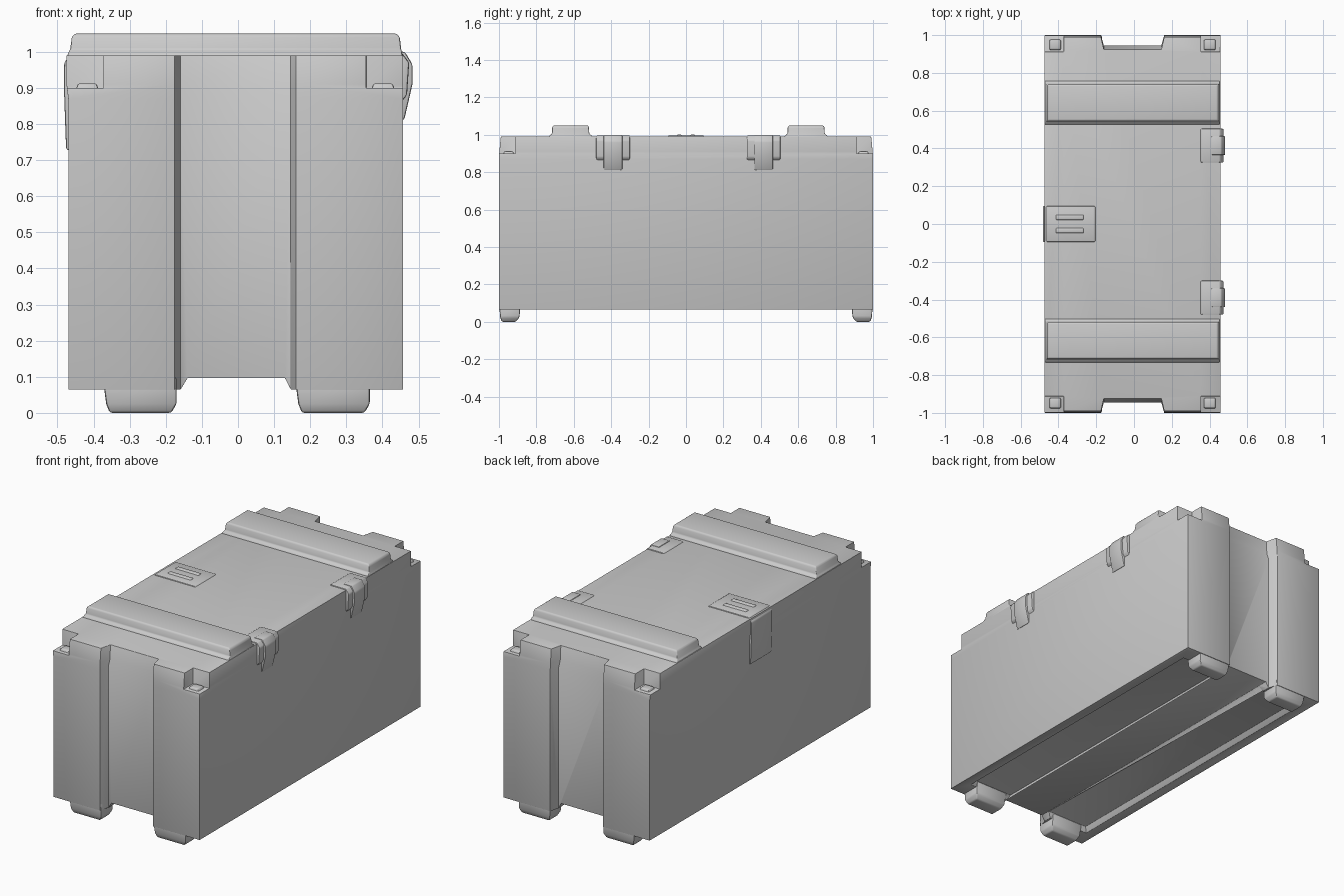
import bpy, bmesh

if "Cube" in bpy.data.objects:
    bpy.data.objects.remove(bpy.data.objects["Cube"])


def loft(name, rings):
    """Closed solid through rings of equal point count."""
    bm = bmesh.new()
    vr = [[bm.verts.new(p) for p in r] for r in rings]
    n = len(vr[0])
    for a, b in zip(vr, vr[1:]):
        for i in range(n):
            j = (i + 1) % n
            bm.faces.new((a[i], a[j], b[j], b[i]))
    bm.faces.new(vr[0][::-1])
    bm.faces.new(vr[-1])
    bmesh.ops.recalc_face_normals(bm, faces=bm.faces)
    me = bpy.data.meshes.new(name)
    bm.to_mesh(me)
    bm.free()
    ob = bpy.data.objects.new(name, me)
    bpy.context.collection.objects.link(ob)
    return ob


def rect(x0, x1, y0, y1, z):
    return [(x0, y0, z), (x1, y0, z), (x1, y1, z), (x0, y1, z)]


def box(name, x0, x1, y0, y1, z0, z1):
    return loft(name, [rect(x0, x1, y0, y1, z0), rect(x0, x1, y0, y1, z1)])


def extrude_y(name, profile, y0, y1):
    return loft(name, [[(x, y, z) for x, z in profile] for y in (y0, y1)])


def apply(ob, kind, **settings):
    m = ob.modifiers.new(kind.title(), kind)
    for k, v in settings.items():
        setattr(m, k, v)
    bpy.ops.object.select_all(action='DESELECT')
    bpy.context.view_layer.objects.active = ob
    ob.select_set(True)
    bpy.ops.object.modifier_apply(modifier=m.name)


def cut(ob, cutter):
    cutter.hide_render = True
    apply(ob, 'BOOLEAN', object=cutter, operation='DIFFERENCE', solver='EXACT')
    bpy.data.objects.remove(cutter)


def finish(ob, width, segments=2):
    apply(ob, 'BEVEL', width=width, segments=segments,
          limit_method='ANGLE', angle_limit=0.5)
    bpy.ops.object.shade_smooth_by_angle(angle=0.6)


# crate body: outline with a vertical channel in each end
def outline(z, xl, ye, yc):
    front = [(xl, -ye), (-0.175, -ye), (-0.16, -yc), (0.145, -yc), (0.16, -ye), (0.457, -ye)]
    back = [(x, -y) for x, y in reversed(front)]
    return [(x, y, z) for x, y in front + back]


body = loft("crate_body", [
    outline(0.065, -0.47, 1.0, 0.945), outline(0.87, -0.47, 1.0, 0.945),
    outline(0.91, -0.475, 0.998, 0.93), outline(0.99, -0.475, 0.99, 0.925)])

# stepped notches in the four top corners
for s in (-1, 1):
    y0, y1 = sorted((s * 0.912, s * 1.1))
    cut(body, box("notch_cutter", -0.6, -0.372, y0, y1, 0.9, 1.1))
    cut(body, box("notch_cutter", 0.355, 0.6, y0, y1, 0.9, 1.1))

# shallow recess underneath, open between the feet
cut(body, loft("recess_cutter", [rect(-0.43, 0.415, -0.91, 0.91, 0.03),
                                 rect(-0.40, 0.39, -0.885, 0.885, 0.095)]))
cut(body, extrude_y("slot_cutter", [(-0.18, 0.03), (0.165, 0.03), (0.13, 0.096), (-0.14, 0.096)],
                    -1.1, 1.1))
finish(body, 0.012)

# seats inside the corner notches, and feet under the end pillars
for end, s in (("front", -1), ("back", 1)):
    for side, xa, xb in (("left", -0.375, -0.17), ("right", 0.157, 0.365)):
        out = -0.02 if side == "left" else 0.02
        ya, yb = sorted((s * 0.885, s * 0.999))
        yc, yd = sorted((s * 0.91, s * 0.985))
        foot = loft(f"{end}_{side}_foot", [
            rect(xa + 0.02, xb - 0.015, yc, yd, 0.0),
            rect(xa + 0.01, xb, ya + 0.005, yb - 0.005, 0.025),
            rect(xa, xb, ya, yb, 0.10)])
        finish(foot, 0.007)
    for side, xa, xb in (("left", -0.455, -0.38), ("right", 0.363, 0.44)):
        yc, yd = sorted((s * 0.915, s * 0.982))
        pad = loft(f"{end}_{side}_corner_pad", [
            rect(xa, xb, yc, yd, 0.88),
            rect(xa + 0.012, xb - 0.012, yc + 0.01, yd - 0.01, 0.912)])
        finish(pad, 0.005)

# raised ribs across the lid, with a low stepped base
for end, yc in (("front", -0.617), ("back", 0.642)):
    rib = loft(f"{end}_lid_rib", [
        rect(-0.472, 0.455, yc - 0.118, yc + 0.118, 0.97),
        rect(-0.472, 0.455, yc - 0.115, yc + 0.115, 0.994),
        rect(-0.465, 0.452, yc - 0.100, yc + 0.100, 1.006),
        rect(-0.460, 0.448, yc - 0.098, yc + 0.098, 1.04),
        rect(-0.453, 0.440, yc - 0.092, yc + 0.092, 1.05)])
    finish(rib, 0.005)

# pair of hinges on the right edge: soft plate plus narrower knuckle
for end, yc in (("front", -0.39), ("back", 0.415)):
    plate = extrude_y(f"{end}_hinge_plate", [
        (0.34, 0.98), (0.44, 0.90), (0.452, 0.86), (0.468, 0.88), (0.474, 0.97),
        (0.455, 0.996), (0.36, 0.996)], yc - 0.09, yc + 0.09)
    finish(plate, 0.006)
    knuckle = extrude_y(f"{end}_hinge_knuckle", [
        (0.40, 0.97), (0.44, 0.82), (0.460, 0.81), (0.483, 0.91), (0.483, 0.965),
        (0.462, 1.0), (0.41, 1.0)], yc - 0.05, yc + 0.05)
    finish(knuckle, 0.006)

# latch folding over the left edge of the lid
latch = extrude_y("latch_plate", [
    (-0.20, 0.985), (-0.21, 0.995), (-0.46, 0.996), (-0.481, 0.97), (-0.482, 0.90),
    (-0.476, 0.73), (-0.45, 0.72), (-0.45, 0.96)], -0.095, 0.095)
finish(latch, 0.005)
for i, y in enumerate((-0.035, 0.035)):
    bar = loft(f"latch_bar_{i + 1}", [rect(-0.42, -0.26, y - 0.018, y + 0.018, 0.985),
                                      rect(-0.41, -0.27, y - 0.01, y + 0.01, 1.001)])
    finish(bar, 0.003)
